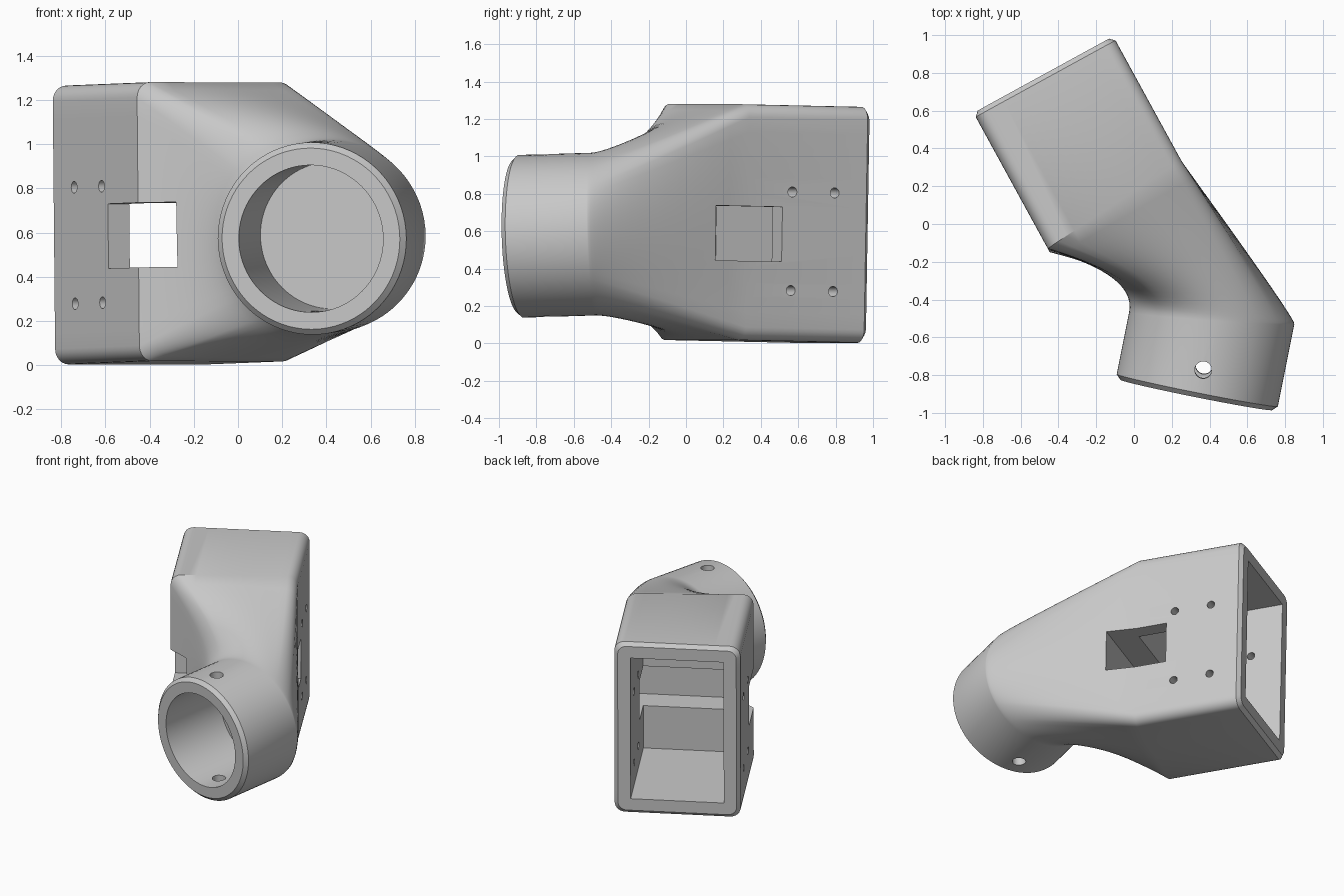
import bpy, bmesh, math
from mathutils import Matrix, Vector

old = bpy.data.objects.get("Cube")
if old:
    bpy.data.objects.remove(old, do_unlink=True)

grey = bpy.data.materials.new("light grey")
grey.use_nodes = True
COLOUR = (0.58, 0.58, 0.58, 1)
grey.diffuse_color = COLOUR
grey.node_tree.nodes["Principled BSDF"].inputs["Base Color"].default_value = COLOUR

# Frame of the rectangular socket: x across, y towards its open back, z up
SOCKET = (Matrix.Translation((0, 0, 0.651))
          @ Matrix.Rotation(math.radians(28.7), 4, 'Z')
          @ Matrix.Rotation(math.radians(-1.1), 4, 'X'))
MID, HALF_W, HALF_H, CORNER, BACK, FRONT = -0.041, 0.422, 0.631, 0.07, 0.913, 0.13

# Frame of the round socket: axis runs from the open end into the body
END = Vector((0.33, -0.905, 0.572))
AXIS = Vector((0.196, 0.98, 0.03)).normalized()
SIDE = Vector((0.98, -0.196, 0)).normalized()
UP = SIDE.cross(AXIS)
RADIUS, BORE = 0.435, 0.333
TUBE = Matrix((SIDE, AXIS, UP)).transposed().to_4x4()
TUBE.translation = END


def section(inset=0.0):
    """Rounded rectangle as (x, z, matching angle on the circle)."""
    arcs = []
    w, h, r = HALF_W - inset, HALF_H - inset, CORNER - inset * 0.5
    for k in range(4):
        mid = math.radians(45 + 90 * k)
        cx = math.copysign(w - r, math.cos(mid))
        cz = math.copysign(h - r, math.sin(mid))
        arcs.append([(cx + r * math.cos(mid + math.radians(d)),
                      cz + r * math.sin(mid + math.radians(d)),
                      mid + math.radians(d * 0.25)) for d in range(-45, 46, 15)])
    points = []
    for k in range(4):
        points += arcs[k]
        a, b = arcs[k][-1], arcs[(k + 1) % 4][0]
        turn = (b[2] - a[2]) % math.tau
        for i in range(1, 14):
            t = i / 14
            points.append((a[0] + (b[0] - a[0]) * t, a[1] + (b[1] - a[1]) * t, a[2] + turn * t))
    return points


def rect_ring(y, inset=0.0, slant=0.0):
    return [SOCKET @ Vector((MID + x, y + slant * x, z)) for x, z, _ in section(inset)]


def circle_ring(depth, radius=RADIUS):
    return [END + radius * (math.cos(a) * SIDE + math.sin(a) * UP) + AXIS * depth(a)
            for _, _, a in section()]


def make_object(name, bm):
    bmesh.ops.recalc_face_normals(bm, faces=bm.faces)
    mesh = bpy.data.meshes.new(name)
    bm.to_mesh(mesh)
    bm.free()
    mesh.materials.append(grey)
    obj = bpy.data.objects.new(name, mesh)
    bpy.context.collection.objects.link(obj)
    return obj


# Outer body: rectangular socket lofted into the round socket
start = rect_ring(FRONT, slant=0.085)
finish = circle_ring(lambda a: 0.415 + 0.055 * math.cos(a))
control = circle_ring(lambda a: 0.53 - 0.03 * math.cos(a))
rings = [rect_ring(BACK, 0.025), rect_ring(BACK - 0.025), start]
STEPS = 16
for i in range(1, STEPS):
    t = i / STEPS
    rings.append([p * (1 - t) ** 2 + c * 2 * t * (1 - t) + q * t * t
                  for p, c, q in zip(start, control, finish)])
rings += [finish, circle_ring(lambda a: 0.025), circle_ring(lambda a: 0, RADIUS - 0.025)]

bm = bmesh.new()
loops = [[bm.verts.new(p) for p in ring] for ring in rings]
for a, b in zip(loops, loops[1:]):
    for i in range(len(a)):
        j = (i + 1) % len(a)
        bm.faces.new((a[i], a[j], b[j], b[i]))
bm.faces.new(loops[0])
bm.faces.new(loops[-1])
body = make_object("pipe_adapter_body", bm)


def cut(cutter):
    cutter.hide_render = True
    mod = body.modifiers.new("cut", 'BOOLEAN')
    mod.operation = 'DIFFERENCE'
    mod.solver = 'EXACT'
    mod.object = cutter
    bpy.ops.object.select_all(action='DESELECT')
    bpy.context.view_layer.objects.active = body
    body.select_set(True)
    bpy.ops.object.modifier_apply(modifier=mod.name)
    bpy.data.objects.remove(cutter, do_unlink=True)


def cut_box(name, low, high):
    low, high = Vector(low), Vector(high)
    bm = bmesh.new()
    bmesh.ops.create_cube(bm, size=1, matrix=SOCKET @ Matrix.Translation((low + high) / 2)
                          @ Matrix.Diagonal((high - low).to_4d()))
    cut(make_object(name, bm))


def cut_cylinder(name, matrix, radius, length, sides):
    bm = bmesh.new()
    bmesh.ops.create_cone(bm, cap_ends=True, segments=sides, radius1=radius,
                          radius2=radius, depth=length, matrix=matrix)
    cut(make_object(name, bm))


# Blind rectangular cavity and the slot through both side walls
WALL = 0.11
cut_box("cavity", (MID - HALF_W + WALL, 0.14, WALL - HALF_H),
        (MID + HALF_W - WALL, BACK + 0.2, HALF_H - WALL))
cut_box("side_slot", (-1, -0.04, -0.207), (1, 0.378, 0.086))

# Screw holes through the side walls
for y in (0.437, 0.695):
    for z in (-0.36, 0.167):
        cut_cylinder("screw_hole", SOCKET @ Matrix.Translation((0, y, z))
                     @ Matrix.Rotation(math.pi / 2, 4, 'Y'), 0.027, 2, 24)

# Blind round bore and the pin hole across it
cut_cylinder("bore", TUBE @ Matrix.Translation((0, 0.15, 0))
             @ Matrix.Rotation(math.pi / 2, 4, 'X'), BORE, 0.7, 80)
cut_cylinder("pin_hole", TUBE @ Matrix.Translation((0.01, 0.15, 0)), 0.045, 1.6, 32)

bpy.ops.object.shade_smooth_by_angle(angle=math.radians(28))
